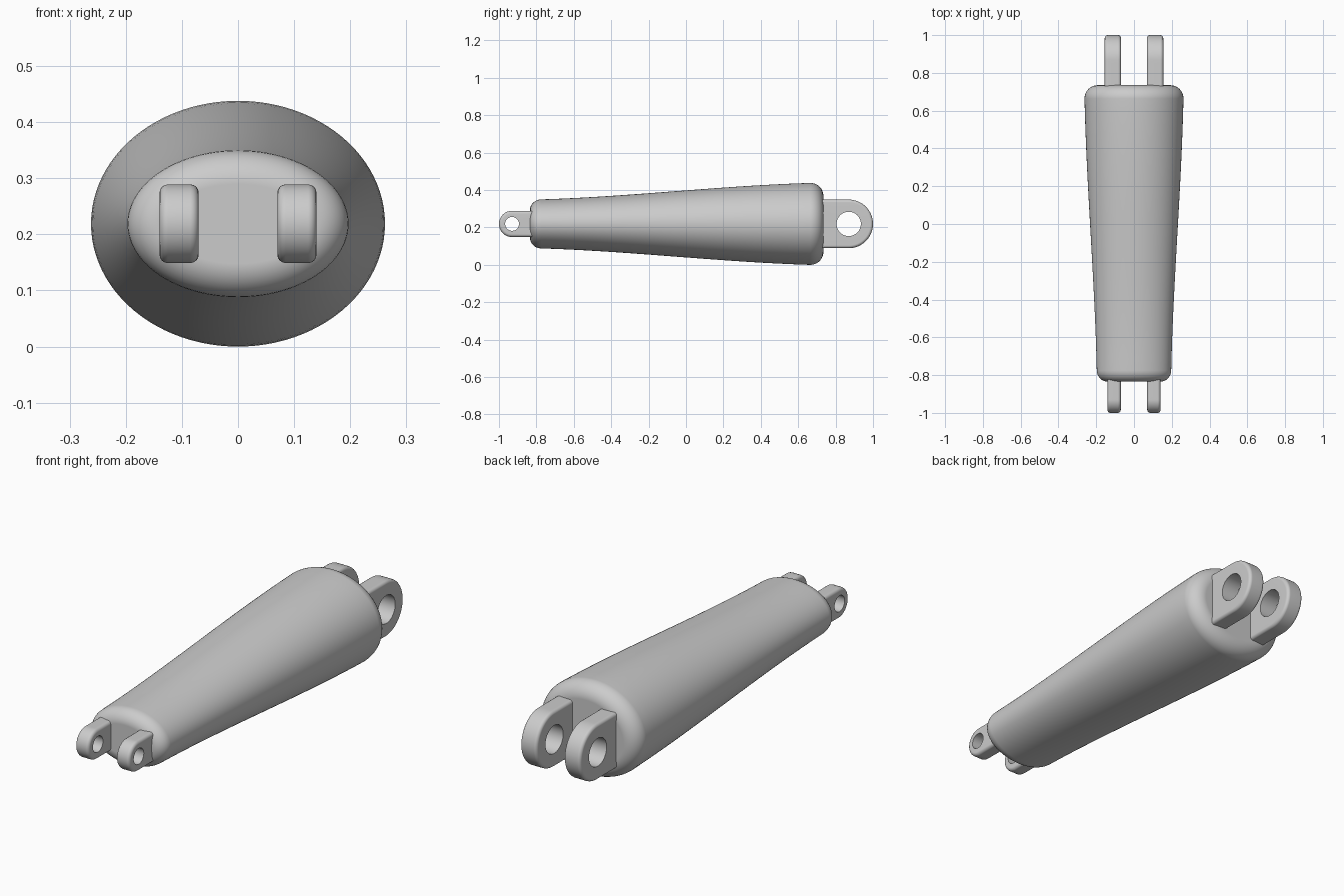
import bpy, bmesh
from math import sin, cos, pi, radians, hypot

cube = bpy.data.objects.get("Cube")
if cube:
    bpy.data.objects.remove(cube, do_unlink=True)

AXIS_Z = 0.219

grey = bpy.data.materials.new("plain grey")
grey.use_nodes = True
COLOR = (0.6, 0.6, 0.6, 1)
grey.diffuse_color = COLOR
grey.node_tree.nodes["Principled BSDF"].inputs["Base Color"].default_value = COLOR


def skin_loops(name, loops, closed):
    """Join matching rings of points into one surface, capped or closed on itself."""
    bm = bmesh.new()
    rings = [[bm.verts.new(p) for p in loop] for loop in loops]
    pairs = list(zip(rings, rings[1:]))
    if closed:
        pairs.append((rings[-1], rings[0]))
    else:
        bm.faces.new(rings[0])
        bm.faces.new(rings[-1])
    for a, b in pairs:
        for i in range(len(a)):
            j = (i + 1) % len(a)
            bm.faces.new((a[i], a[j], b[j], b[i]))
    bmesh.ops.recalc_face_normals(bm, faces=bm.faces)
    mesh = bpy.data.meshes.new(name)
    bm.to_mesh(mesh)
    bm.free()
    mesh.materials.append(grey)
    obj = bpy.data.objects.new(name, mesh)
    bpy.context.collection.objects.link(obj)
    bpy.ops.object.select_all(action="DESELECT")
    obj.select_set(True)
    bpy.context.view_layer.objects.active = obj
    bpy.ops.object.shade_smooth_by_angle(angle=radians(32))
    normals = obj.modifiers.new("even shading", "WEIGHTED_NORMAL")
    normals.keep_sharp = True
    return obj


def oval(y, a, b, inset=0, count=96):
    """Ellipse ring, moved inwards along its normal by inset."""
    ring = []
    for i in range(count):
        t = 2 * pi * i / count
        nx, nz = b * cos(t), a * sin(t)
        k = inset / hypot(nx, nz)
        ring.append((a * cos(t) - nx * k, y, AXIS_Z + b * sin(t) - nz * k))
    return ring


# Tapered body with rounded ends
FRONT, BACK = -0.835, 0.735
R_FRONT, R_BACK = 0.06, 0.07
SMALL, LARGE = (0.197, 0.131), (0.262, 0.219)
STEPS = 8
rings = []
for i in range(STEPS + 1):
    t = i / STEPS * pi / 2
    rings.append(oval(FRONT + R_FRONT * (1 - cos(t)), *SMALL, R_FRONT * (1 - sin(t))))
y0, y1 = FRONT + R_FRONT, BACK - R_BACK
for i in range(1, 24):
    u = i / 24
    s = 0.5 * u + 0.5 * u * u * (3 - 2 * u)
    rings.append(oval(y0 + (y1 - y0) * u, *(p + (q - p) * s for p, q in zip(SMALL, LARGE))))
for i in range(STEPS + 1):
    t = i / STEPS * pi / 2
    rings.append(oval(y1 + R_BACK * sin(t), *LARGE, R_BACK * (1 - cos(t))))
skin_loops("tapered_body", rings, False)


def lug(name, x0, x1, y, direction, r, hole, length, fillet):
    """Round-ended plate with a pin hole; its square end sits in the body."""
    count = 64

    def outline(x, inset):
        pts = []
        for i in range(count):
            t = 2 * pi * (i + 0.0) / count
            c, s, rr = cos(t), sin(t), r - inset
            if c >= -1e-6:
                u, v = rr * c, rr * s
            elif abs(s) >= abs(c) - 1e-6:
                u, v = length * c / abs(s), rr * (1 if s > 0 else -1)
            else:
                u, v = -length, rr * s / abs(c)
            pts.append((x, y + direction * u, AXIS_Z + v))
        return pts

    def bore(x):
        return [(x, y + direction * hole * cos(2 * pi * i / count),
                 AXIS_Z + hole * sin(2 * pi * i / count)) for i in range(count)]

    arc = [i / 4 * pi / 2 for i in range(5)]
    loops = [bore(x0)]
    loops += [outline(x0 + fillet * (1 - cos(t)), fillet * (1 - sin(t))) for t in arc]
    loops += [outline(x1 - fillet * (1 - cos(t)), fillet * (1 - sin(t))) for t in reversed(arc)]
    loops.append(bore(x1))
    skin_loops(name, loops, True)


# Paired pin lugs at both ends
for side, label in ((1, "left"), (-1, "right")):
    inner, outer = sorted((side * 0.07, side * 0.14))
    lug("front_lug_" + label, inner, outer, -0.93, -1, 0.07, 0.037, 0.15, 0.015)
    inner, outer = sorted((side * 0.069, side * 0.155))
    lug("back_lug_" + label, inner, outer, 0.87, 1, 0.13, 0.065, 0.19, 0.015)
